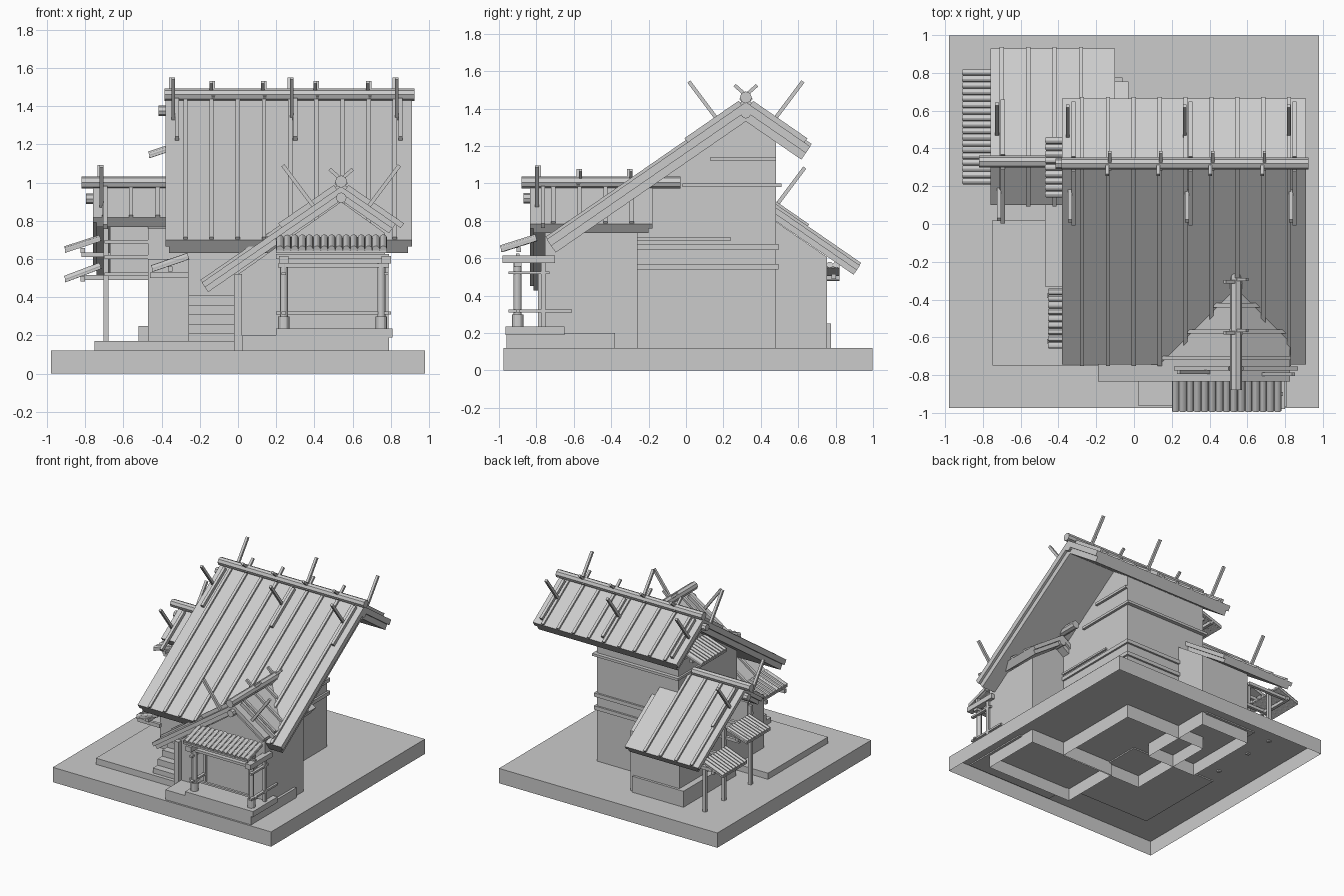
import bpy, bmesh
from mathutils import Vector, Matrix

if bpy.data.objects.get("Cube"):
    bpy.data.objects.remove(bpy.data.objects["Cube"])

mat = bpy.data.materials.new("plain_grey")
mat.use_nodes = True
GREY = (0.6, 0.6, 0.6, 1)
mat.diffuse_color = GREY
mat.node_tree.nodes["Principled BSDF"].inputs["Base Color"].default_value = GREY

SLOPE = 0.69


def finish(name, bm, smooth=False):
    bmesh.ops.recalc_face_normals(bm, faces=bm.faces)
    me = bpy.data.meshes.new(name)
    bm.to_mesh(me)
    bm.free()
    me.materials.append(mat)
    ob = bpy.data.objects.new(name, me)
    bpy.context.collection.objects.link(ob)
    if smooth:
        bpy.ops.object.select_all(action='DESELECT')
        ob.select_set(True)
        bpy.context.view_layer.objects.active = ob
        bpy.ops.object.shade_smooth_by_angle()


def add_box(bm, x, y, z):
    m = Matrix.Translation((sum(x) / 2, sum(y) / 2, sum(z) / 2)) @ Matrix.Diagonal(
        (x[1] - x[0], y[1] - y[0], z[1] - z[0], 1))
    bmesh.ops.create_cube(bm, size=1, matrix=m)


def box(name, x, y, z, open_bottom=False):
    bm = bmesh.new()
    add_box(bm, x, y, z)
    if open_bottom:
        low = [f for f in bm.faces if all(v.co.z < z[0] + 0.001 for v in f.verts)]
        bmesh.ops.delete(bm, geom=low, context='FACES')
    finish(name, bm)


def place(axis, l, s, z):
    # l runs along the ridge, s across it
    return Vector((l, s, z)) if axis == 'x' else Vector((s, l, z))


def add_prism(bm, axis, l0, l1, profile, open_bottom=False):
    a = [bm.verts.new(place(axis, l0, s, z)) for s, z in profile]
    b = [bm.verts.new(place(axis, l1, s, z)) for s, z in profile]
    bm.faces.new(a)
    bm.faces.new(b)
    n = len(a)
    for i in range(n - 1 if open_bottom else n):
        j = (i + 1) % n
        bm.faces.new((a[i], a[j], b[j], b[i]))


def along(p, q):
    return Matrix.Translation((p + q) / 2) @ (q - p).to_track_quat('Z', 'Y').to_matrix().to_4x4()


def add_bar(bm, p, q, w, h):
    # square bar from p to q
    bmesh.ops.create_cube(bm, size=1, matrix=along(p, q) @ Matrix.Diagonal((w, h, (q - p).length, 1)))


def add_rod(bm, p, q, r, sides=12):
    bmesh.ops.create_cone(bm, segments=sides, radius1=r, radius2=r, depth=(q - p).length,
                          cap_ends=True, matrix=along(p, q))


def gable_roof(name, axis, l0, l1, sc, zr, lo, hi, thick, ridge, battens, poles, sticks):
    def on(s, up=0.0):
        return zr + up - SLOPE * abs(s - sc)

    def level(t):
        # three points of the roof line, sunk by t square to the slope
        dx, dz = t * 0.57, t * 0.82
        return [(lo + dx, on(lo) - dz), (sc, zr - t * 1.22), (hi - dx, on(hi) - dz)]

    # two stacked slabs with square-cut eaves
    for part, inset, t0, t1 in (("roof_top", 0, 0, thick / 2), ("roof_underlayer", 0.02, thick / 2, thick)):
        bm = bmesh.new()
        add_prism(bm, axis, l0 + inset, l1 - inset, level(t0) + level(t1)[::-1])
        finish(name + "_" + part, bm)
    # raised strips down both slopes
    bm = bmesh.new()
    for l in battens:
        for end in (lo, hi):
            add_bar(bm, place(axis, l, sc, zr + 0.005), place(axis, l, end, on(end, 0.005)), 0.022, 0.022)
    finish(name + "_roof_battens", bm)
    # round ridge cap and the pole under it
    bm = bmesh.new()
    add_rod(bm, place(axis, ridge[0], sc, zr + 0.025), place(axis, ridge[1], sc, zr + 0.025), 0.032, 8)
    add_rod(bm, place(axis, l0 - 0.035, sc, zr - 0.06), place(axis, l1, sc, zr - 0.06), 0.028, 8)
    finish(name + "_ridge", bm)
    # crossed finials, slope bars and small crossed sticks
    bm = bmesh.new()
    for side in (-1, 1):
        for l in poles:
            k = l - 0.006 * side
            add_bar(bm, place(axis, k, sc + side * 0.14, zr - 0.11),
                    place(axis, k, sc + side * 0.305, zr + 0.11), 0.02, 0.02)
            k = l + 0.025
            add_bar(bm, place(axis, k, sc + side * 0.03, on(sc + 0.03, 0.015)),
                    place(axis, k, sc + side * 0.32, on(sc + 0.32, 0.015)), 0.022, 0.03)
        for l in sticks:
            k = l + 0.006 * side
            add_bar(bm, place(axis, k, sc - side * 0.03, zr + 0.01),
                    place(axis, k, sc + side * 0.06, zr + 0.09), 0.018, 0.018)
    finish(name + "_finials", bm)


def tile_awning(name, axis, inner, outer, z_hi, z_lo, a, b, n):
    # row of round tiles over a thin board; inner to outer runs down the slope
    tiles = bmesh.new()
    r = (b - a) / n / 2
    for i in range(n):
        l = a + r * (2 * i + 1)
        add_rod(tiles, place(axis, l, inner, z_hi), place(axis, l, outer, z_lo), r)
    finish(name + "_tiles", tiles, True)
    bm = bmesh.new()
    add_prism(bm, axis, a, b, [(inner, z_hi - 0.005), (outer, z_lo - 0.005),
                               (outer, z_lo - 0.018), (inner, z_hi - 0.018)])
    s, z = (outer + inner) / 2, (z_lo + z_hi) / 2 - 0.035
    add_bar(bm, place(axis, a, s, z), place(axis, b, s, z), 0.025, 0.025)
    finish(name + "_board", bm)


# ground slab and plinths
box("ground_slab", (-0.98, 0.98), (-0.975, 0.998), (0, 0.12), True)
box("court_plinth", (-0.75, 0.02), (-0.75, 0.02), (0.11, 0.17))
box("porch_plinth", (0.02, 0.79), (-0.96, -0.38), (0.11, 0.2))
box("porch_step", (0.2, 0.81), (-0.965, -0.65), (0.19, 0.235))
box("wing_plinth", (-0.52, -0.06), (0.1, 0.775), (0.11, 0.25))

# walls with open bottoms
for name, axis, l0, l1, prof in (
    ("main_walls", 'x', -0.27, 0.465,
     [(-0.27, 0.01), (-0.27, 0.93), (0.32, 1.34), (0.48, 1.23), (0.48, 0.01)]),
    ("porch_walls", 'y', -0.755, -0.26,
     [(0.0, 0.01), (0.0, 0.52), (0.54, 0.9), (0.77, 0.735), (0.77, 0.01)]),
    ("wing_walls", 'x', -0.47, -0.03,
     [(0.13, 0.01), (0.13, 0.76), (0.33, 0.9), (0.755, 0.605), (0.755, 0.01)]),
):
    bm = bmesh.new()
    add_prism(bm, axis, l0, l1, prof, True)
    finish(name, bm)
box("side_annex", (-0.47, -0.26), (-0.33, 0.14), (0.12, 0.6))
box("wing_screen", (-0.67, -0.46), (0.15, 0.17), (0.53, 0.78))

# belt beams around the main body and wing
bm = bmesh.new()
for z in (0.54, 0.645):
    add_box(bm, (-0.285, 0.48), (-0.265, 0.495), (z, z + 0.03))
add_box(bm, (0.455, 0.48), (-0.27, 0.24), (0.695, 0.71))
for z, y0, y1 in ((0.98, -0.02, 0.51), (1.12, 0.13, 0.48)):
    add_box(bm, (-0.285, 0.485), (y0, y1), (z, z + 0.02))
for z in (0.51, 0.6, 0.68):
    add_box(bm, (-0.7, -0.38), (0.135, 0.165), (z, z + 0.02))
finish("wall_beams", bm)

# roofs
gable_roof("main", 'x', -0.38, 0.91, 0.32, 1.435, -0.745, 0.665, 0.085, (-0.385, 0.925),
           [-0.275 + 0.137 * i for i in range(9)], (-0.345, 0.275, 0.825), (-0.135, 0.135, 0.41, 0.685))
gable_roof("porch", 'y', -0.835, -0.18, 0.54, 0.98, -0.19, 0.825, 0.06, (-0.88, -0.03),
           [-0.71 + 0.14 * i for i in range(4)], (-0.79,), (-0.57, -0.3))
gable_roof("wing", 'x', -0.76, -0.1, 0.33, 0.975, 0.1, 0.93, 0.06, (-0.82, -0.3),
           [-0.7 + 0.14 * i for i in range(4)], (-0.72,), ())

# tiled awnings
tile_awning("front_awning", 'x', -0.8, -0.99, 0.71, 0.65, 0.2, 0.78, 15)
tile_awning("wing_upper_awning", 'y', -0.72, -0.905, 0.71, 0.65, 0.21, 0.51, 9)
tile_awning("wing_lower_awning", 'y', -0.72, -0.905, 0.565, 0.495, 0.51, 0.82, 9)
tile_awning("main_side_awning", 'y', -0.27, -0.465, 1.21, 1.145, 0.14, 0.46, 9)
tile_awning("court_awning", 'y', -0.26, -0.45, 0.615, 0.55, -0.66, -0.34, 9)

# front porch posts, bases and rails
bm = bmesh.new()
for x in (0.24, 0.75):
    add_rod(bm, Vector((x, -0.9, 0.23)), Vector((x, -0.9, 0.3)), 0.03)
    add_rod(bm, Vector((x, -0.9, 0.3)), Vector((x, -0.9, 0.58)), 0.021)
finish("porch_posts", bm, True)
bm = bmesh.new()
for x in (0.24, 0.775):
    add_box(bm, (x - 0.012, x + 0.012), (-0.95, -0.61), (0.31, 0.325))
    add_box(bm, (x - 0.012, x + 0.012), (-0.95, -0.73), (0.515, 0.53))
    add_box(bm, (x - 0.025, x + 0.025), (-0.98, -0.7), (0.575, 0.615))
    add_box(bm, (x - 0.012, x + 0.012), (-0.775, -0.75), (0.23, 0.58))
add_box(bm, (0.2, 0.8), (-0.91, -0.89), (0.31, 0.325))
add_box(bm, (0.21, 0.79), (-0.92, -0.88), (0.555, 0.575))
add_box(bm, (0.2, 0.79), (-0.91, -0.89), (0.6, 0.625))
finish("porch_rails", bm)

# stair and post beside the porch
bm = bmesh.new()
for i in range(5):
    add_box(bm, (-0.26, 0.0), (-0.72 + 0.06 * i, -0.25), (0.15, 0.21 + 0.05 * i))
finish("stair", bm)
box("stair_post", (-0.02, 0.02), (-0.79, -0.75), (0.12, 0.52))

# side awning posts and brackets
bm = bmesh.new()
for y, top in ((0.16, 0.76), (0.5, 0.7), (0.74, 0.56)):
    add_box(bm, (-0.703, -0.677), (y - 0.013, y + 0.013), (0.11, top))
for y, z in ((0.23, 0.61), (0.48, 0.61), (0.54, 0.49), (0.79, 0.49)):
    add_box(bm, (-0.82, -0.45), (y - 0.012, y + 0.012), (z, z + 0.025))
for y in (-0.62, -0.38):
    add_box(bm, (-0.46, -0.26), (y - 0.012, y + 0.012), (0.5, 0.53))
finish("side_posts", bm)
